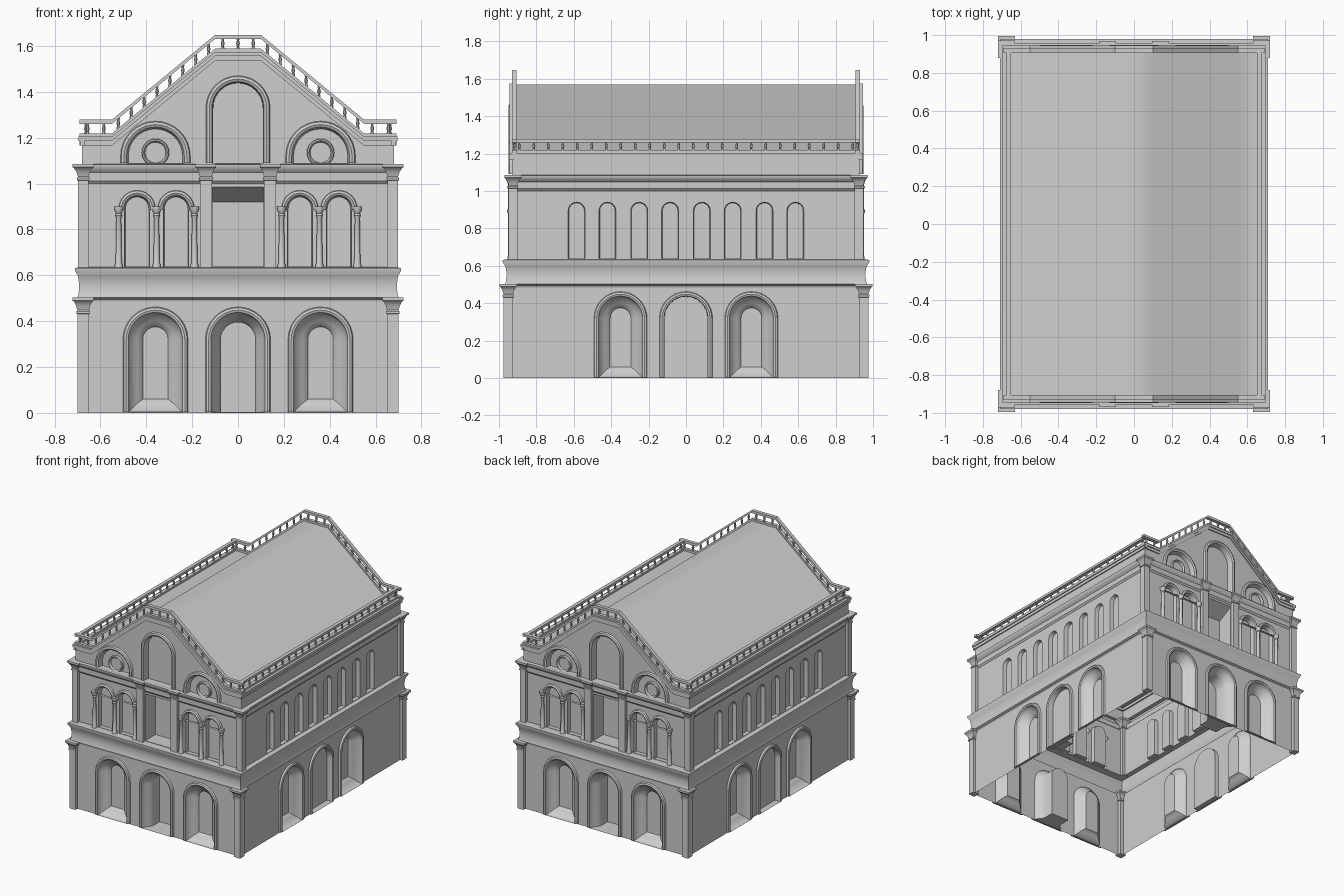
import bpy, bmesh
from math import pi, sin, cos, radians
from mathutils import Matrix

cube = bpy.data.objects.get("Cube")
if cube:
    bpy.data.objects.remove(cube)

stone = bpy.data.materials.new("grey stone")
stone.use_nodes = True
GREY = (0.62, 0.62, 0.62, 1)
stone.diffuse_color = GREY
stone.node_tree.nodes["Principled BSDF"].inputs["Base Color"].default_value = GREY

SIDES = ["front", "left", "back", "right"]


def finish(name, bm, turn=0, closed=False, angle=35):
    """Turn the part to its side of the building and make it an object."""
    if closed:
        bmesh.ops.recalc_face_normals(bm, faces=bm.faces[:])
    bm.transform(Matrix.Rotation(turn * pi / 2, 4, 'Z'))
    me = bpy.data.meshes.new(name)
    bm.to_mesh(me)
    bm.free()
    me.materials.append(stone)
    for p in me.polygons:
        p.use_smooth = True
    me.set_sharp_from_angle(angle=radians(angle))
    ob = bpy.data.objects.new(name, me)
    bpy.context.collection.objects.link(ob)


def loft(bm, rings, top=False, bottom=False):
    """Join closed rings of points with quads."""
    vs = [[bm.verts.new(p) for p in r] for r in rings]
    n = len(vs[0])
    for a, b in zip(vs, vs[1:]):
        for i in range(n):
            j = (i + 1) % n
            bm.faces.new((a[i], a[j], b[j], b[i]))
    if top:
        bm.faces.new(vs[-1])
    if bottom:
        bm.faces.new(vs[0][::-1])


def arch(cx, r, z0, zs, n=16):
    arc = [(cx + r * cos(pi * i / n), zs + r * sin(pi * i / n)) for i in range(n + 1)]
    return [(cx + r, z0)] + arc + [(cx - r, z0)]


def circle(cx, cz, r, n=24):
    return [(cx + r * cos(2 * pi * i / n), cz + r * sin(2 * pi * i / n)) for i in range(n)]


def rect(x0, x1, z0, z1):
    return [(x1, z0), (x1, z1), (x0, z1), (x0, z0)]


def relief(name, turn, wall, rings, pane=True):
    """Moulding or niche: outlines paired with their depth off the wall."""
    bm = bmesh.new()
    loft(bm, [[(u, -wall - d, z) for u, z in o] for o, d in rings], top=pane)
    finish(name, bm, turn)


def panel(name, turn, wall, outline, holes):
    """Flat wall with openings."""
    bm = bmesh.new()
    for loop in [outline] + holes:
        vs = [bm.verts.new((u, -wall, z)) for u, z in loop]
        for i, v in enumerate(vs):
            bm.edges.new((v, vs[i - 1]))
    bmesh.ops.triangle_fill(bm, use_beauty=True, edges=bm.edges[:], normal=(0, -1, 0))
    bm.normal_update()
    for f in bm.faces:
        if f.normal.y > 0:
            f.normal_flip()
    finish(name, bm, turn)


def band(name, turn, wall, path, lo, hi, d0, d1, angle=35):
    """Rail with a box section that follows a path."""
    bm = bmesh.new()
    loft(bm, [[(u, -wall - d, z + h) for d, h in ((d0, lo), (d0, hi), (d1, hi), (d1, lo))]
              for u, z in path], True, True)
    finish(name, bm, turn, True, angle)


def stack(bm, x, y, profile, n=4):
    """Square pier or round post from (half width, height) pairs."""
    k = 2 ** 0.5 if n == 4 else 1
    loft(bm, [[(x + k * r * cos(2 * pi * (i + .5) / n), y + k * r * sin(2 * pi * (i + .5) / n), z)
               for i in range(n)] for r, z in profile], True, True)


def pier_profile(half, z0, z1, cap):
    steps = [(half + .005, -.07), (half + .005, -.06), (half, -.055),
             (half + .006, -.035), (cap - .006, -.018), (cap, -.014), (cap, 0)]
    return [(half, z0), (half, z1 - .072)] + [(w, z1 + h) for w, h in steps]


def course(name, levels):
    """Moulded course that runs right round the building."""
    bm = bmesh.new()
    loft(bm, [[(-x, -y, z), (x, -y, z), (x, y, z), (-x, y, z)] for x, y, z in levels])
    finish(name, bm)


def big_arch(name, turn, wall, cx, rings):
    """Ground floor arch: raised moulding, then the given recess rings."""
    def a(r, z0=.004):
        return arch(cx, r, z0, .32)
    relief(name, turn, wall, [(a(.142), 0), (a(.138), .012), (a(.128), .016), (a(.118), .012),
                              (a(.115), 0)] + [(a(r, z0), d) for r, z0, d in rings])
    return a(.115)


WINDOW = [(.108, .012, -.015), (.08, .04, -.035), (.06, .056, -.05), (.055, .06, -.06)]
DOOR = [(.108, .004, -.015), (.085, .004, -.04), (.075, .004, -.06), (.075, .004, -.14)]
BLIND = [(.115, .004, -.03)]
GABLE = [(-.69, 1.2), (-.55, 1.2), (-.1, 1.57), (.1, 1.57), (.55, 1.2), (.69, 1.2)]
BALUSTER = [(.008, .015), (.008, .022), (.005, .026), (.009, .04), (.005, .054), (.008, .062)]

# Moulded courses between the storeys
course("frieze", [(.68, .95, .485), (.685, .953, .495), (.70, .967, .502), (.695, .962, .52),
                  (.692, .958, .555), (.697, .965, .595), (.71, .98, .62), (.71, .98, .632),
                  (.675, .925, .635)])
course("cornice", [(.675, .925, 1.0), (.685, .935, 1.012), (.686, .936, 1.048), (.70, .947, 1.06),
                   (.71, .955, 1.075), (.71, .955, 1.083), (.68, .93, 1.086)])

for k, side in enumerate(SIDES):
    end = k % 2 == 0
    low, up, top = (.95, .925, .93) if end else (.68, .675, .68)
    half_low, half_up, half_top = (.68, .675, .68) if end else (.95, .925, .93)

    # Ground floor wall and arches
    holes = [big_arch(f"{side}_ground_arch_{i}", k, low, c * (.36 if end else .35),
                      WINDOW if c else (DOOR if end else BLIND))
             for i, c in enumerate((-1, 0, 1))]
    panel(side + "_ground_wall", k, low, rect(-half_low, half_low, 0, .49), holes)

    # Upper floor niches
    if end:
        spots, r, zs = [-.44, -.27, .27, .44], .055, .89
    else:
        spots, r, zs = [s * u for s in (-1, 1) for u in (.085, .25, .42, .585)], .045, .895
    holes = []
    for i, u in enumerate(spots):
        o = arch(u, r, .638, zs)
        holes.append(o)
        relief(f"{side}_upper_niche_{i}", k, up,
               [(o, 0), (arch(u, r - .004, .638, zs), -.03)])
        if end:
            relief(f"{side}_upper_arch_moulding_{i}", k, up,
                   [(arch(u, q, .885, zs), d) for q, d in
                    ((.08, 0), (.078, .014), (.068, .02), (.058, .014), (.055, 0))], False)
    if end:
        bay = rect(-.112, .112, .638, .985)
        holes.append(bay)
        relief(side + "_middle_bay", k, up, [(bay, 0), (rect(-.112, .112, .638, .92), -.12)])
        bm = bmesh.new()
        for s in (-1, 1):
            for u in (.19, .355, .52):
                stack(bm, s * u, -up - .012, [(.018, .633), (.018, .645), (.014, .655), (.011, .85),
                                              (.015, .86), (.012, .87), (.02, .885), (.02, .9)], 12)
        finish(side + "_arcade_columns", bm, k)
        bm = bmesh.new()
        for s in (-1, 1):
            stack(bm, s * .14, -up, pier_profile(.026, .633, 1.085, .045))
        finish(side + "_middle_piers", bm, k)
    panel(side + "_upper_wall", k, up, rect(-half_up, half_up, .634, 1.002), holes)

    # Gables at the ends, plain attic walls along the sides
    if end:
        tall = arch(0, .11, 1.09, 1.33)
        holes = [tall]
        relief(side + "_gable_arch", k, top,
               [(arch(0, q, 1.09, 1.33), d) for q, d in
                ((.14, 0), (.136, .014), (.125, .018), (.114, .012), (.11, 0), (.108, -.035))])
        for i, u in enumerate((-.36, .36)):
            holes.append(arch(u, .122, 1.09, 1.12))
            relief(f"{side}_lunette_{i}", k, top,
                   [(arch(u, q, 1.09, 1.12), d) for q, d in
                    ((.152, 0), (.148, .014), (.137, .018), (.126, .012), (.122, 0), (.118, -.025))])
            relief(f"{side}_round_window_{i}", k, top,
                   [(circle(u, 1.135, q), d) for q, d in
                    ((.06, -.025), (.058, -.01), (.052, -.007), (.047, -.012), (.045, -.023))])
        wall = [(-.68, 1.083)] + [(max(-.68, min(.68, u)), z - .005) for u, z in GABLE] + [(.68, 1.083)]
        panel(side + "_gable_wall", k, top, wall, holes)
        path, counts = GABLE, (2, 8, 3, 8, 2)
    else:
        panel(side + "_attic_wall", k, top, rect(-half_top, half_top, 1.083, 1.2), [])
        path, counts = [(-.945, 1.2), (.945, 1.2)], (24,)

    # Eaves mouldings and balustrade that follow the roof line
    band(side + "_eaves_upper", k, top, path, -.015, .004, -.02, .015)
    band(side + "_eaves_lower", k, top, path, -.035, -.015, -.01, .008)
    inset = .012 if end else .017
    rail = [(max(-.93, min(.93, u)), z) for u, z in path]
    band(side + "_balustrade_base", k, top - inset, rail, .004, .018, -.013, .013)
    band(side + "_balustrade_rail", k, top - inset, rail, .06, .078, -.013, .013)
    bm = bmesh.new()
    for (u0, z0), (u1, z1), n in zip(rail, rail[1:], counts):
        for i in range(n):
            t = (i + .5) / n
            z = z0 + (z1 - z0) * t
            stack(bm, u0 + (u1 - u0) * t, inset - top, [(r, z + h) for r, h in BALUSTER], 8)
    finish(side + "_balusters", bm, k)

# Corner piers on both storeys
for level, y, prof in (("ground", .95, pier_profile(.025, 0, .503, .046)),
                       ("upper", .925, pier_profile(.023, .633, 1.085, .046))):
    bm = bmesh.new()
    for sx in (-1, 1):
        for sy in (-1, 1):
            stack(bm, sx * .675, sy * y, prof)
    finish(level + "_corner_piers", bm)

# Roof between the gables
band("roof", 0, 0, [(max(-.67, min(.67, u)), z) for u, z in GABLE], -.01, 0, -.92, .92, 60)
